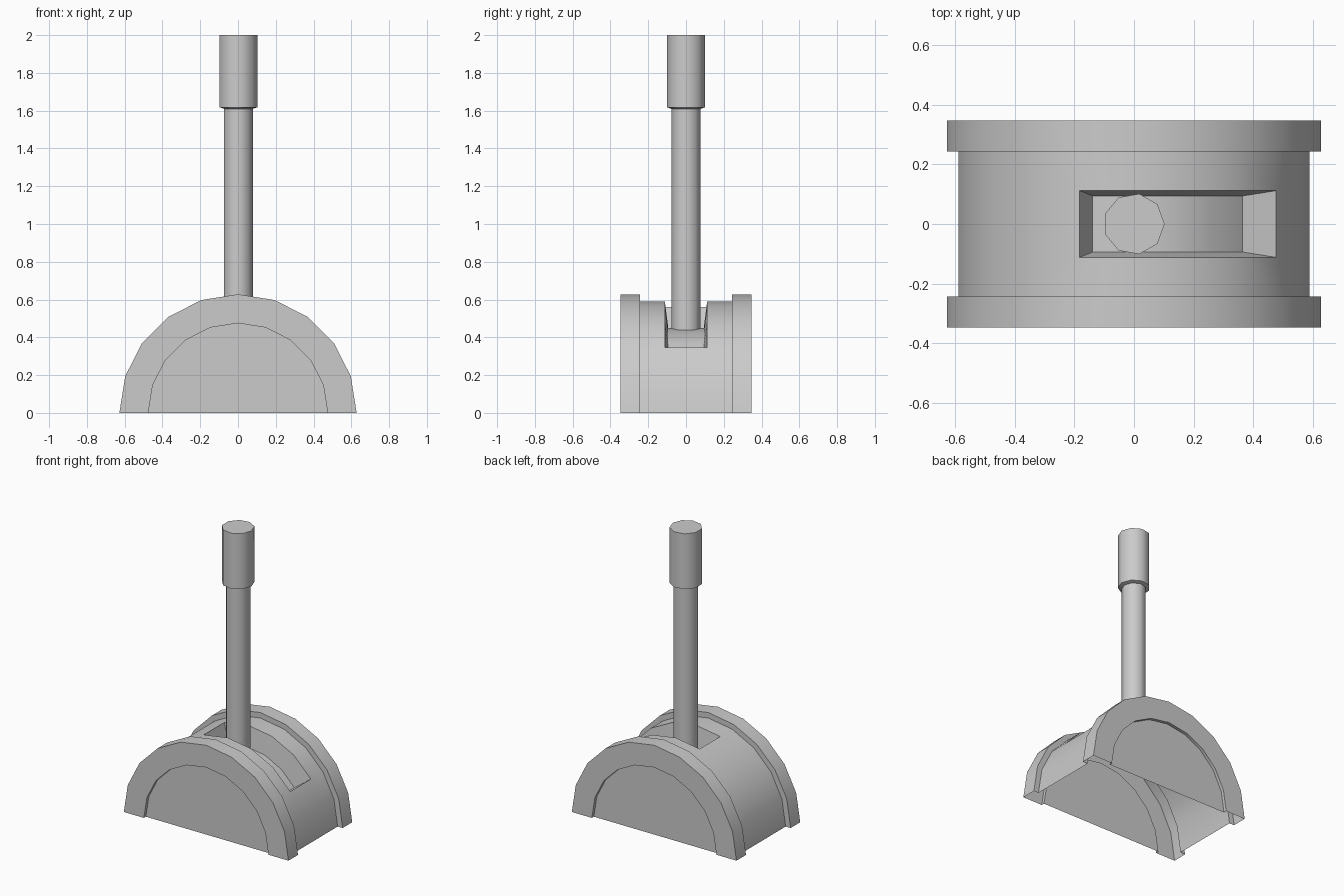
import bpy, bmesh
from math import sin, cos, pi

if "Cube" in bpy.data.objects:
    bpy.data.objects.remove(bpy.data.objects["Cube"])

SEG = 10                 # facets over the half circle
SLOT = range(2, 6)       # facets replaced by the sunken slot


def finish(bm, name, angle):
    mesh = bpy.data.meshes.new(name)
    bm.to_mesh(mesh)
    bm.free()
    ob = bpy.data.objects.new(name, mesh)
    bpy.context.collection.objects.link(ob)
    bpy.ops.object.select_all(action='DESELECT')
    ob.select_set(True)
    bpy.context.view_layer.objects.active = ob
    bpy.ops.object.shade_smooth_by_angle(angle=angle)
    return ob


def arc_point(bm, r, y, i):
    a = pi * i / SEG
    return bm.verts.new((r * cos(a), y, r * sin(a)))


# Housing: half-round open shell with raised rims and recessed end discs
bm = bmesh.new()
half = [(0.475, 0.325), (0.475, 0.347), (0.628, 0.347),
        (0.628, 0.243), (0.59, 0.243), (0.59, 0.112)]
profile = [(r, -y) for r, y in half] + half[::-1]
rings = [[arc_point(bm, r, y, i) for i in range(SEG + 1)] for r, y in profile]
for j, (p, q) in enumerate(zip(rings, rings[1:])):
    for i in range(SEG):
        if not (j == 5 and i in SLOT):
            bm.faces.new((p[i], q[i], q[i + 1], p[i + 1]))
bm.faces.new(rings[0])
bm.faces.new(rings[-1][::-1])

# Slot pocket: tapered walls and a curved floor
lo, hi = SLOT[0], SLOT[-1] + 1
span = range(lo, hi + 1)
near = [arc_point(bm, 0.45, -0.094, i) for i in span]
far = [arc_point(bm, 0.45, 0.094, i) for i in span]
for k in range(len(near) - 1):
    bm.faces.new((near[k], far[k], far[k + 1], near[k + 1]))
outer = rings[6][lo:hi + 1] + rings[5][lo:hi + 1][::-1]
inner = far + near[::-1]
for k in range(len(outer)):
    n = (k + 1) % len(outer)
    bm.faces.new((outer[k], outer[n], inner[n], inner[k]))
finish(bm, "housing", pi / 6)


# Lever and grip: one nine-sided turned profile each
def turned(name, prof, sides=9):
    bm = bmesh.new()
    loops = [[bm.verts.new((r * cos(2 * pi * i / sides), r * sin(2 * pi * i / sides), z))
              for i in range(sides)] for r, z in prof]
    for a, b in zip(loops, loops[1:]):
        for i in range(sides):
            n = (i + 1) % sides
            bm.faces.new((a[i], a[n], b[n], b[i]))
    bm.faces.new(loops[0][::-1])
    bm.faces.new(loops[-1])
    finish(bm, name, pi / 4)


turned("lever", [(0.079, 0.42), (0.079, 1.63)])
turned("grip", [(0.079, 1.61), (0.103, 1.618), (0.103, 2.0)])
